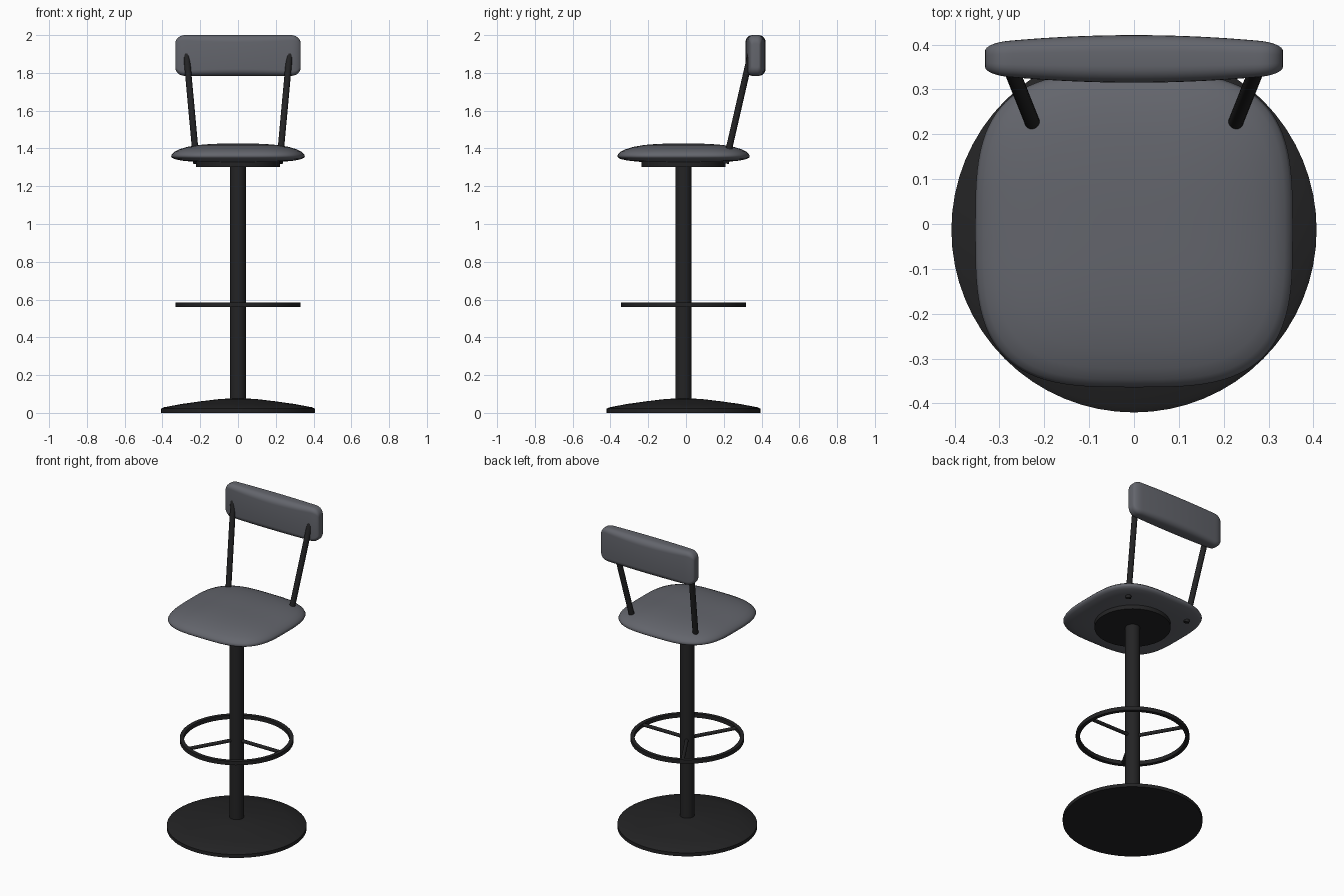
import bpy, bmesh, math
from mathutils import Vector

if "Cube" in bpy.data.objects:
    bpy.data.objects.remove(bpy.data.objects["Cube"], do_unlink=True)

CY = -0.013   # y of the column axis
SIDES = 64


def material(name, colour):
    m = bpy.data.materials.new(name)
    m.use_nodes = True
    m.diffuse_color = (*colour, 1)
    bsdf = m.node_tree.nodes["Principled BSDF"]
    bsdf.inputs["Base Color"].default_value = (*colour, 1)
    bsdf.inputs["Roughness"].default_value = 0.6
    return m


black = material("black metal", (0.017, 0.017, 0.018))
grey = material("grey upholstery", (0.125, 0.13, 0.15))


def loft(name, rings, mat, closed=False, angle=35):
    """Skin a list of point rings; cap the ends unless the loft is closed."""
    bm = bmesh.new()
    loops = [[bm.verts.new(p) for p in ring] for ring in rings]
    n = len(loops[0])
    pairs = list(zip(loops, loops[1:]))
    if closed:
        pairs.append((loops[-1], loops[0]))
    else:
        bm.faces.new(loops[0])
        bm.faces.new(loops[-1])
    for a, b in pairs:
        for i in range(n):
            j = (i + 1) % n
            bm.faces.new((a[i], a[j], b[j], b[i]))
    bmesh.ops.recalc_face_normals(bm, faces=bm.faces)
    mesh = bpy.data.meshes.new(name)
    bm.to_mesh(mesh)
    bm.free()
    mesh.materials.append(mat)
    ob = bpy.data.objects.new(name, mesh)
    bpy.context.collection.objects.link(ob)
    bpy.ops.object.select_all(action='DESELECT')
    ob.select_set(True)
    bpy.context.view_layer.objects.active = ob
    bpy.ops.object.shade_smooth_by_angle(angle=math.radians(angle))
    return ob


def spow(v, e):
    return math.copysign(abs(v) ** e, v)


def superellipse(rx, ry, power, count=SIDES):
    angles = [math.tau * i / count for i in range(count)]
    return [(rx * spow(math.cos(a), 2 / power), ry * spow(math.sin(a), 2 / power))
            for a in angles]


def lathe(name, profile, mat, closed=False):
    rings = [[(x, y + CY, z) for x, y in superellipse(r, r, 2)] for r, z in profile]
    return loft(name, rings, mat, closed)


def rod(name, start, end, radius, mat):
    start, end = Vector(start), Vector(end)
    turn = (end - start).to_track_quat('Z', 'Y')
    circle = [turn @ Vector((x, y, 0)) for x, y in superellipse(radius, radius, 2, 20)]
    return loft(name, [[p + c for c in circle] for p in (start, end)], mat)


# Pedestal: domed base, column and plate under the seat
lathe("base", [(0.407, 0), (0.407, 0.022), (0.395, 0.029), (0.3, 0.047),
               (0.2, 0.061), (0.1, 0.073), (0.05, 0.076)], black)
lathe("column", [(0.043, 0.05), (0.043, 1.31)], black)
lathe("seat_plate", [(0.222, 1.303), (0.222, 1.335)], black)

# Foot ring with three spokes
lathe("foot_ring", [(0.308, 0.56), (0.331, 0.56), (0.331, 0.585), (0.308, 0.585)],
      black, closed=True)
for k in range(3):
    a = math.tau * k / 3
    dx, dy = math.cos(a), math.sin(a)
    rod(f"foot_spoke_{k + 1}", (0.03 * dx, CY + 0.03 * dy, 0.573),
        (0.315 * dx, CY + 0.315 * dy, 0.573), 0.011, black)

# Cushion: rounded square rings, thin at the rim and domed on top
cushion = [(0.3, 1.328), (0.66, 1.329), (0.85, 1.336), (0.95, 1.344), (0.99, 1.352),
           (1, 1.36), (0.985, 1.371), (0.95, 1.383), (0.88, 1.395), (0.76, 1.408),
           (0.6, 1.418), (0.4, 1.424), (0.2, 1.426), (0.05, 1.426)]
loft("seat", [[(x, y + CY, z) for x, y in superellipse(0.354 * s, 0.351 * s, 3.3, 96)]
              for s, z in cushion], grey, angle=60)


# Backrest: rounded sections along x, thickest in the middle
def back_section(x):
    half, corner = 0.332, 0.05
    t = max(0, abs(x) - (half - corner)) / corner
    drop = 1 - math.sqrt(max(0, 1 - t * t))
    height = 0.108 - 0.045 * drop
    depth = 0.053 - 0.018 * (x / half) ** 2 - 0.017 * drop
    r = 0.7 * depth
    points = []
    for q in range(4):
        sy, sz = ((1, 1), (-1, 1), (-1, -1), (1, -1))[q]
        for i in range(7):
            a = math.pi / 2 * (q + i / 6)
            points.append((x, 0.368 + sy * (depth - r) + r * math.cos(a),
                           1.892 + sz * (height - r) + r * math.sin(a)))
    return points


stations = [0.332 * math.sin(math.pi / 2 * (i / 20 - 1)) for i in range(41)]
loft("backrest", [back_section(x) for x in stations], grey, angle=60)

# Leaning posts that carry the backrest
for side, label in ((1, "left"), (-1, "right")):
    rod(f"back_post_{label}", (side * 0.22, 0.21, 1.322),
        (side * 0.273, 0.343, 1.9), 0.017, black)
